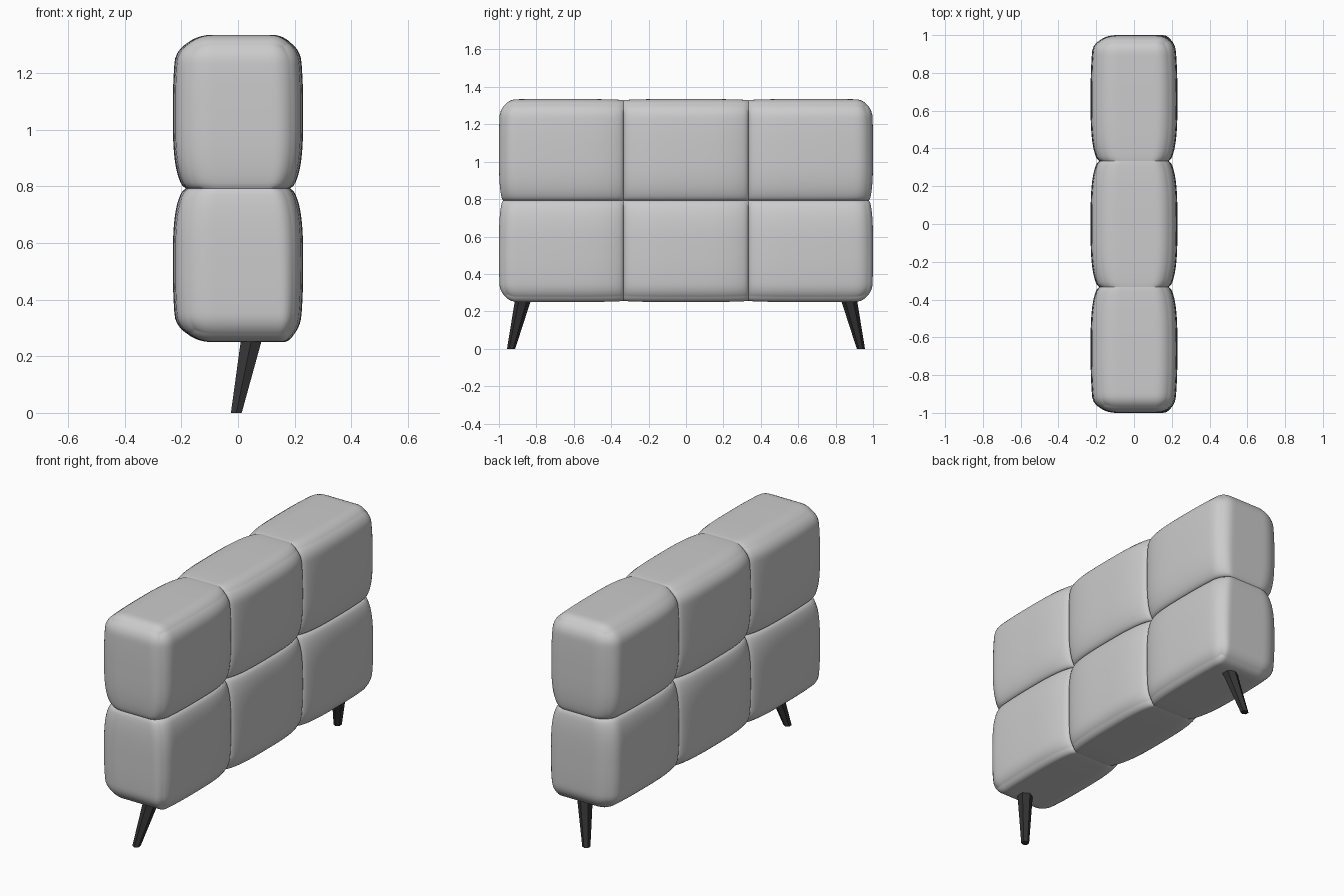
import bpy, bmesh, math
from mathutils import Vector

if "Cube" in bpy.data.objects:
    bpy.data.objects.remove(bpy.data.objects["Cube"])

HALF = Vector((0.23, 1.0, 0.5425))      # half size of the whole padded block
CENTRE_Z = 0.7925
ROWS, COLS = 2, 3


def material(name, colour):
    mat = bpy.data.materials.new(name)
    mat.diffuse_color = (*colour, 1)
    mat.use_nodes = True
    mat.node_tree.nodes["Principled BSDF"].inputs["Base Color"].default_value = mat.diffuse_color
    return mat


def puff(t, seam_low, seam_high):
    """1 in the middle of a cushion, 0 at a stitched seam, gently lower at a free edge."""
    seam = seam_low if t < 0 else seam_high
    a = min(abs(t), 1.0)
    return max(0.0, 1 - a ** 3.2) ** 0.6 if seam else 1 - 0.38 * a ** 2.5


def round_block(p):
    """Round the outer edges of the whole block, softer on the rear face and the top."""
    up = 0.5 + 0.5 * p.z / HALF.z
    radii = Vector((0.055 + 0.045 * up if p.x > 0 else 0.13, 0.085, 0.095))
    q, e = Vector(), Vector()
    for i in range(3):
        lim = HALF[i] - radii[i]
        q[i] = max(-lim, min(lim, p[i]))
        e[i] = (p[i] - q[i]) / radii[i]
    if e.length > 1e-9:
        e *= max(abs(c) for c in e) / e.length
    return Vector(q[i] + e[i] * radii[i] for i in range(3))


def make_cushion(col, row):
    bm = bmesh.new()
    bmesh.ops.create_cube(bm, size=2)
    bmesh.ops.subdivide_edges(bm, edges=bm.edges[:], cuts=27, use_grid_fill=True)
    cy, cz = HALF.y / COLS, HALF.z / ROWS
    for vert in bm.verts:
        # denser rows near the cushion borders
        u, v, w = (0.4 * t + 0.6 * math.sin(t * math.pi / 2) for t in vert.co)
        p = round_block(Vector((u * HALF.x,
                                -HALF.y + cy * (2 * col + 1 + v),
                                -HALF.z + cz * (2 * row + 1 + w))))
        gy = puff(v, col > 0, col < COLS - 1)
        gz = puff(w, row > 0, row < ROWS - 1)
        # pull the padding in along the seams
        p.x *= 1 - (0.046 * (1 - gy) + 0.046 * (1 - gz)) / HALF.x
        p.z *= 1 - 0.012 * (1 - gy) * (abs(p.z) / HALF.z)
        p.y *= 1 - 0.022 * (1 - gz) * max(0, (abs(p.y) - cy) / (HALF.y - cy))
        vert.co = p + Vector((0, 0, CENTRE_Z))
    name = f"cushion_{('lower', 'upper')[row]}_{('front', 'middle', 'back')[col]}"
    finish(bm, name, 45, fabric)


def finish(bm, name, angle, mat):
    bmesh.ops.recalc_face_normals(bm, faces=bm.faces[:])
    mesh = bpy.data.meshes.new(name)
    bm.to_mesh(mesh)
    bm.free()
    mesh.materials.append(mat)
    ob = bpy.data.objects.new(name, mesh)
    bpy.context.collection.objects.link(ob)
    bpy.ops.object.select_all(action='DESELECT')
    ob.select_set(True)
    bpy.context.view_layer.objects.active = ob
    bpy.ops.object.shade_smooth_by_angle(angle=math.radians(angle))


# Six padded cushions
fabric = material("grey_fabric", (0.51, 0.52, 0.51))
for row in range(ROWS):
    for col in range(COLS):
        make_cushion(col, row)

# Splayed tapered legs
dark = material("dark_wood", (0.035, 0.035, 0.035))
for name, side in (("front_leg", -1), ("back_leg", 1)):
    bm = bmesh.new()
    bmesh.ops.create_cone(bm, cap_ends=True, segments=6, radius1=0.022, radius2=0.046, depth=1)
    for vert in bm.verts:
        t = vert.co.z + 0.5
        vert.co = (vert.co.x - 0.006 + 0.062 * t,
                   side * (vert.co.y + 0.935 - 0.073 * t),
                   0.30 * t)
    finish(bm, name, 20, dark)
